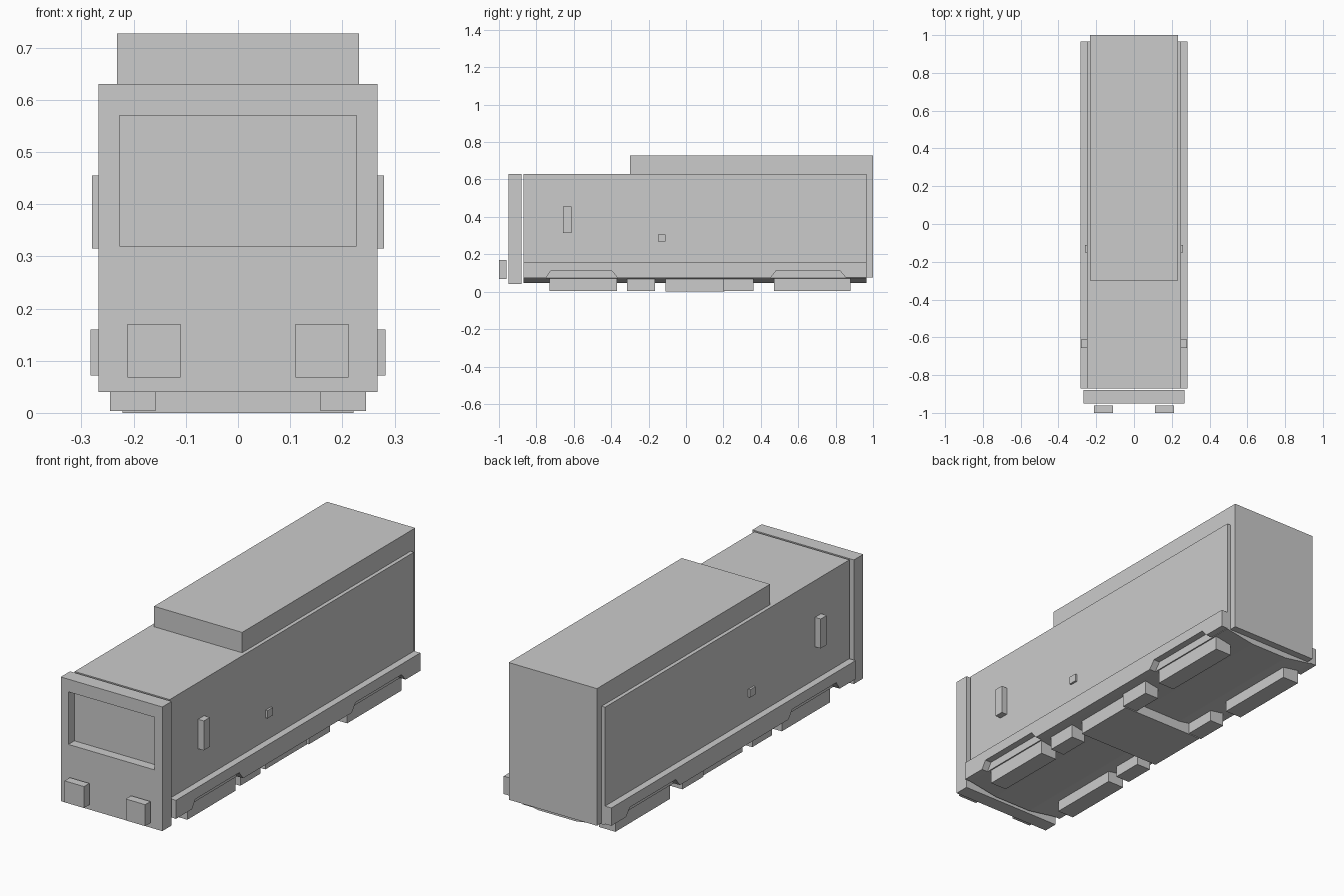
import bpy, bmesh
from mathutils import Vector

cube = bpy.data.objects.get("Cube")
if cube:
    bpy.data.objects.remove(cube, do_unlink=True)

gray = bpy.data.materials.new("light_gray")
gray.use_nodes = True
gray.diffuse_color = (0.6, 0.6, 0.6, 1)
gray.node_tree.nodes["Principled BSDF"].inputs["Base Color"].default_value = (0.6, 0.6, 0.6, 1)


def finish(bm, name):
    bmesh.ops.recalc_face_normals(bm, faces=bm.faces)
    mesh = bpy.data.meshes.new(name)
    bm.to_mesh(mesh)
    bm.free()
    mesh.materials.append(gray)
    obj = bpy.data.objects.new(name, mesh)
    bpy.context.collection.objects.link(obj)
    return obj


def prism(name, outline, start, end, axis):
    """Extrude an outline: (y, z) pairs along x, or (x, z) pairs along y."""
    bm = bmesh.new()
    if axis == "x":
        points = [(start, a, b) for a, b in outline]
        shift = Vector((end - start, 0, 0))
    else:
        points = [(a, start, b) for a, b in outline]
        shift = Vector((0, end - start, 0))
    face = bm.faces.new([bm.verts.new(p) for p in points])
    out = bmesh.ops.extrude_face_region(bm, geom=[face])
    verts = [v for v in out["geom"] if isinstance(v, bmesh.types.BMVert)]
    bmesh.ops.translate(bm, verts=verts, vec=shift)
    return finish(bm, name)


def box(name, x, y, z):
    outline = [(y[0], z[0]), (y[1], z[0]), (y[1], z[1]), (y[0], z[1])]
    return prism(name, outline, x[0], x[1], "x")


def mirrored(obj):
    mod = obj.modifiers.new("mirror", "MIRROR")
    mod.use_mirror_merge = False
    return obj


# Core with the raised rear roof, and the main body around it
box("raised_roof", (-0.232, 0.232), (-0.3, 1.0), (0.075, 0.727))
box("body", (-0.25, 0.25), (-0.87, 0.965), (0.075, 0.63))

# Front plate with a recessed windscreen
bm = bmesh.new()
front, back, pane = -0.95, -0.88, -0.905


def ring(half, low, high, y):
    return [bm.verts.new((sx * half, y, z))
            for sx, z in ((-1, low), (1, low), (1, high), (-1, high))]


rings = [ring(0.267, 0.04, 0.63, back), ring(0.267, 0.04, 0.63, front),
         ring(0.227, 0.32, 0.57, front), ring(0.227, 0.32, 0.57, pane)]
for a, b in zip(rings, rings[1:]):
    for i in range(4):
        j = (i + 1) % 4
        bm.faces.new((a[i], a[j], b[j], b[i]))
bm.faces.new(rings[0])
bm.faces.new(rings[-1])
finish(bm, "front_plate")

# Headlamps
mirrored(box("headlamps", (0.11, 0.212), (-1.0, -0.96), (0.068, 0.17)))

# Side skirts, cut away above the running gear
skirt = [(-0.87, 0.16), (-0.87, 0.072), (-0.75, 0.072), (-0.725, 0.11),
         (-0.395, 0.11), (-0.365, 0.072), (0.45, 0.072), (0.48, 0.11),
         (0.825, 0.11), (0.855, 0.075), (0.965, 0.075), (0.965, 0.16)]
mirrored(prism("side_skirts", skirt, 0.24, 0.283, "x"))

# Side fittings
mirrored(box("door_handles", (0.24, 0.28), (-0.657, -0.612), (0.315, 0.455)))
mirrored(box("side_buttons", (0.24, 0.26), (-0.15, -0.11), (0.268, 0.305)))

# Sloped underframe
keel = [(-0.25, 0.085), (-0.25, 0.072), (-0.1, 0.047),
        (0.1, 0.047), (0.25, 0.072), (0.25, 0.085)]
prism("underframe", keel, -0.87, 0.965, "y")

# Running gear, equipment boxes and central tank
gear = {"front_bogie_fore": (-0.73, -0.58), "front_bogie_aft": (-0.58, -0.37),
        "rear_bogie_fore": (0.47, 0.68), "rear_bogie_middle": (0.68, 0.71),
        "rear_bogie_aft": (0.71, 0.88)}
for name, span in gear.items():
    mirrored(box(name, (0.158, 0.245), span, (0.004, 0.11)))
for name, span in {"front_equipment": (-0.315, -0.165),
                   "rear_equipment": (0.2, 0.36)}.items():
    mirrored(box(name, (0.158, 0.233), span, (0.004, 0.08)))
box("central_tank", (-0.221, 0.221), (-0.11, 0.205), (0.0, 0.08))
